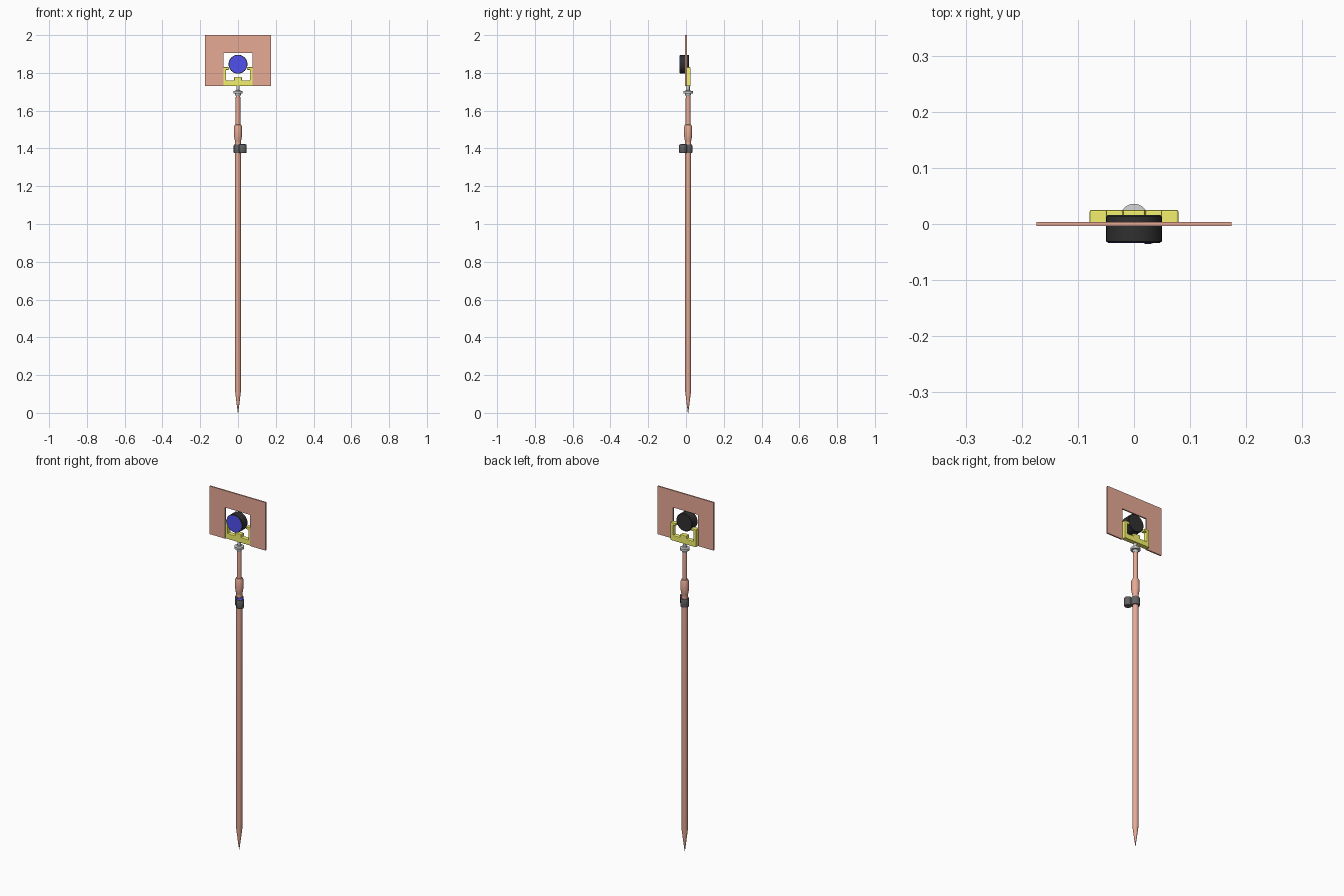
import bpy, bmesh
from math import sin, cos, pi, radians

if "Cube" in bpy.data.objects:
    bpy.data.objects.remove(bpy.data.objects["Cube"])

def mat(name, rgb):
    m = bpy.data.materials.new(name)
    m.diffuse_color = (*rgb, 1)
    m.use_nodes = True
    m.node_tree.nodes["Principled BSDF"].inputs["Base Color"].default_value = m.diffuse_color
    return m

ORANGE = mat("orange", (0.8, 0.4, 0.3))
YELLOW = mat("yellow", (0.9, 0.88, 0.15))
BLACK = mat("black", (0.03, 0.03, 0.03))
DARK = mat("dark_grey", (0.12, 0.12, 0.12))
BLUE = mat("blue", (0.08, 0.08, 0.85))
PX, PY = 0.0, 0.011          # pole axis

def finish(name, bm, material=None, smooth=True):
    bmesh.ops.recalc_face_normals(bm, faces=bm.faces)
    me = bpy.data.meshes.new(name)
    bm.to_mesh(me)
    bm.free()
    ob = bpy.data.objects.new(name, me)
    bpy.context.collection.objects.link(ob)
    if material:
        me.materials.append(material)
    if smooth:
        bpy.ops.object.select_all(action='DESELECT')
        ob.select_set(True)
        bpy.context.view_layer.objects.active = ob
        bpy.ops.object.shade_smooth_by_angle(angle=radians(35))
    return ob

def lathe(name, profile, material=None, n=24, at=(PX, PY, 0), axis='Z'):
    """Closed solid of revolution from (radius, height) pairs."""
    bm = bmesh.new()
    rings = []
    for r, h in profile:
        ring = []
        for i in range(n):
            a, b = r * cos(2 * pi * i / n), r * sin(2 * pi * i / n)
            p = (a, b, h) if axis == 'Z' else (a, h, b)
            ring.append(bm.verts.new([u + v for u, v in zip(p, at)]))
        rings.append(ring)
    for lo, hi in zip(rings, rings[1:]):
        for i in range(n):
            j = (i + 1) % n
            bm.faces.new((lo[i], lo[j], hi[j], hi[i]))
    bm.faces.new(rings[0])
    bm.faces.new(rings[-1])
    return finish(name, bm, material)

def extrude_outline(name, half, y0, y1, material, bevel=0):
    """Right half of an x-z outline, mirrored about x = 0 and given depth along y."""
    pts = half + [(-x, z) for x, z in reversed(half)]
    bm = bmesh.new()
    face = bm.faces.new([bm.verts.new((x, y0, z)) for x, z in pts])
    ext = bmesh.ops.extrude_face_region(bm, geom=[face])
    verts = [g for g in ext['geom'] if isinstance(g, bmesh.types.BMVert)]
    bmesh.ops.translate(bm, verts=verts, vec=(0, y1 - y0, 0))
    ob = finish(name, bm, material, smooth=False)
    if bevel:
        mod = ob.modifiers.new("bevel", 'BEVEL')
        mod.width, mod.segments = bevel, 2
    return ob

# Pole: pointed lower tube, coupling, upper tube
lathe("pole_lower", [(0.001, 0), (0.007, 0.045), (0.0155, 0.115), (0.0155, 1.44)], ORANGE)
lathe("pole_coupling", [(0.0155, 1.435), (0.0195, 1.455), (0.021, 1.465),
                        (0.021, 1.515), (0.017, 1.525), (0.0125, 1.527)], ORANGE)
lathe("pole_upper", [(0.0125, 1.52), (0.0125, 1.665), (0.011, 1.682)], ORANGE)

# Metal adapter between pole and yoke
lathe("adapter", [(0.012, 1.678), (0.015, 1.684), (0.015, 1.69), (0.025, 1.692), (0.025, 1.704),
                  (0.012, 1.706), (0.009, 1.71), (0.009, 1.735)])

# Spirit level: clamp ring, arm and vial with a blue window
lathe("level_clamp", [(0.021, 1.375), (0.0225, 1.379), (0.0225, 1.415), (0.021, 1.42)], DARK)
VX, VY = 0.025, -0.016
lathe("level_vial", [(0.018, 1.375), (0.02, 1.379), (0.02, 1.417), (0.018, 1.421), (0.014, 1.421)],
      DARK, at=(VX, VY, 0))
lathe("level_window", [(0.014, 1.419), (0.014, 1.422), (0.008, 1.424)], BLUE, at=(VX, VY, 0))

# Target plate with a notch open at the bottom
extrude_outline("target_plate", [(0.077, 1.905), (0.077, 1.73), (0.174, 1.73), (0.174, 2.0)],
                -0.004, 0.004, ORANGE)

# Yoke: U bracket with raised centre boss and inward lips at the top
extrude_outline("yoke", [(0.02, 1.778), (0.02, 1.76), (0.063, 1.76), (0.063, 1.816),
                         (0.048, 1.816), (0.048, 1.83), (0.079, 1.83), (0.079, 1.73)],
                -0.001, 0.025, YELLOW, 0.003)

# Prism: black housing with a blue lens facing the front
lathe("prism_housing", [(0.046, -0.033), (0.05, -0.031), (0.05, 0.013), (0.047, 0.016)],
      BLACK, n=32, at=(0, 0, 1.846), axis='Y')
lathe("prism_lens", [(0.046, -0.031), (0.046, -0.034)], BLUE, n=32, at=(0, 0, 1.846), axis='Y')
